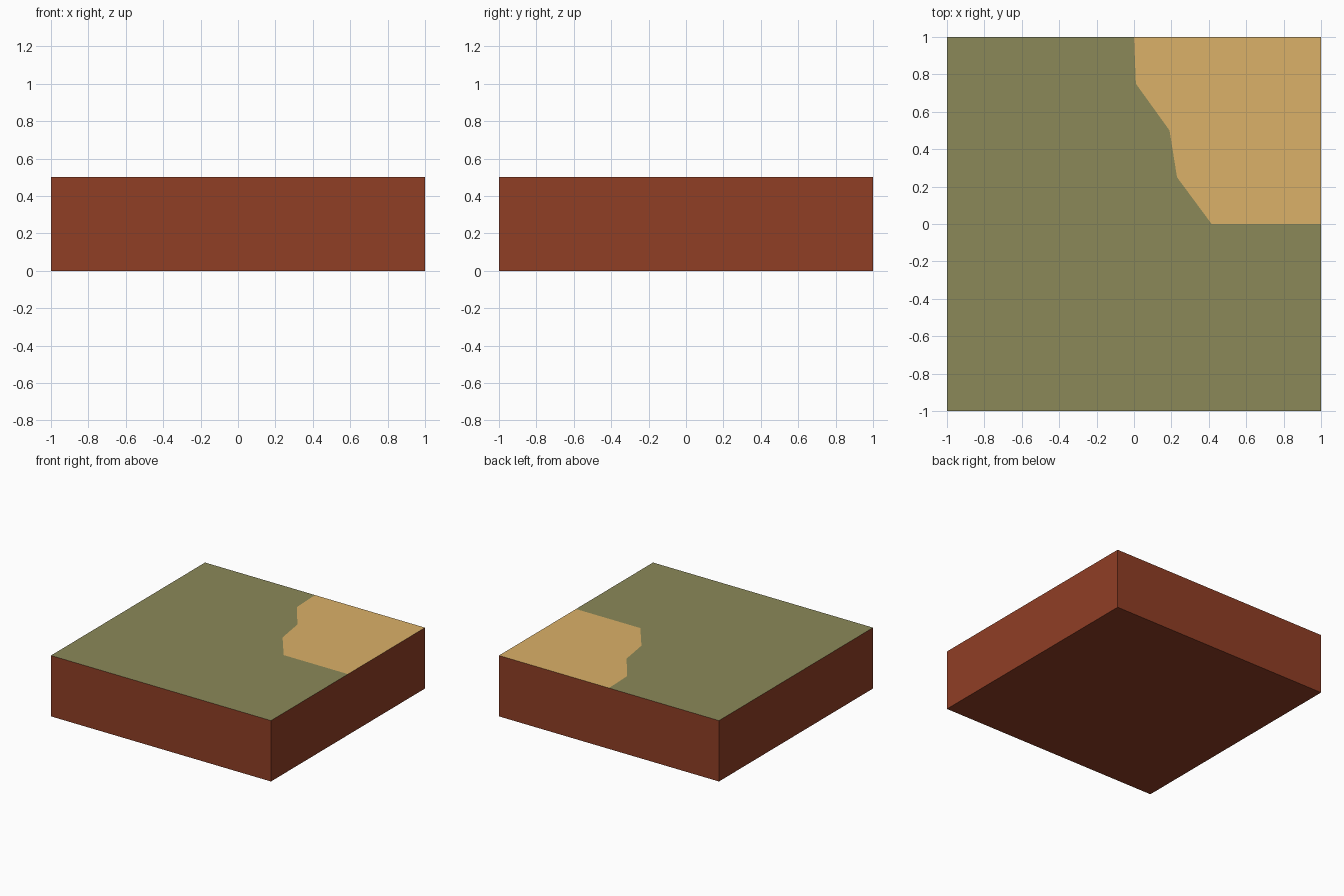
import bpy, bmesh

if "Cube" in bpy.data.objects:
    bpy.data.objects.remove(bpy.data.objects["Cube"])

HALF, HEIGHT = 1.0, 0.5


def material(name, rgb):
    """Flat material from 0-255 sRGB values."""
    lin = [((c / 255 + 0.055) / 1.055) ** 2.4 for c in rgb]
    m = bpy.data.materials.new(name)
    m.diffuse_color = (*lin, 1.0)
    m.use_nodes = True
    m.node_tree.nodes["Principled BSDF"].inputs["Base Color"].default_value = m.diffuse_color
    return m


materials = [material("earth brown", (144, 62, 37)),
             material("grass green", (139, 137, 89)),
             material("sand", (219, 177, 104))]

# Uneven border between grass and sand, from the right edge to the back edge
border = [(HALF, 0), (0.415, 0), (0.23, 0.25), (0.19, 0.5), (0.01, 0.75), (0, HALF)]

bm = bmesh.new()


def vert(x, y, z=HEIGHT):
    return bm.verts.new((x, y, z))


# Top: grass and sand patches sharing the border
edge = [vert(*p) for p in border]
grass = bm.faces.new([vert(-HALF, -HALF), vert(HALF, -HALF)] + edge + [vert(-HALF, HALF)])
sand = bm.faces.new([edge[0], vert(HALF, HALF)] + edge[::-1][:-1])
grass.material_index, sand.material_index = 1, 2

# Earth sides: walls dropped from the outer top edges
rim = [e for e in bm.edges if e.is_boundary]
walls = bmesh.ops.extrude_edge_only(bm, edges=rim)["geom"]
for v in walls:
    if isinstance(v, bmesh.types.BMVert):
        v.co.z = 0
for f in bm.faces:
    if f not in (grass, sand):
        f.material_index = 0

# Earth underside
base = bmesh.ops.contextual_create(bm, geom=[e for e in bm.edges if e.is_boundary])
for f in base["faces"]:
    f.material_index = 0
bmesh.ops.recalc_face_normals(bm, faces=bm.faces[:])

mesh = bpy.data.meshes.new("ground_tile")
bm.to_mesh(mesh)
bm.free()
for m in materials:
    mesh.materials.append(m)
tile = bpy.data.objects.new("ground_tile", mesh)
bpy.context.collection.objects.link(tile)
